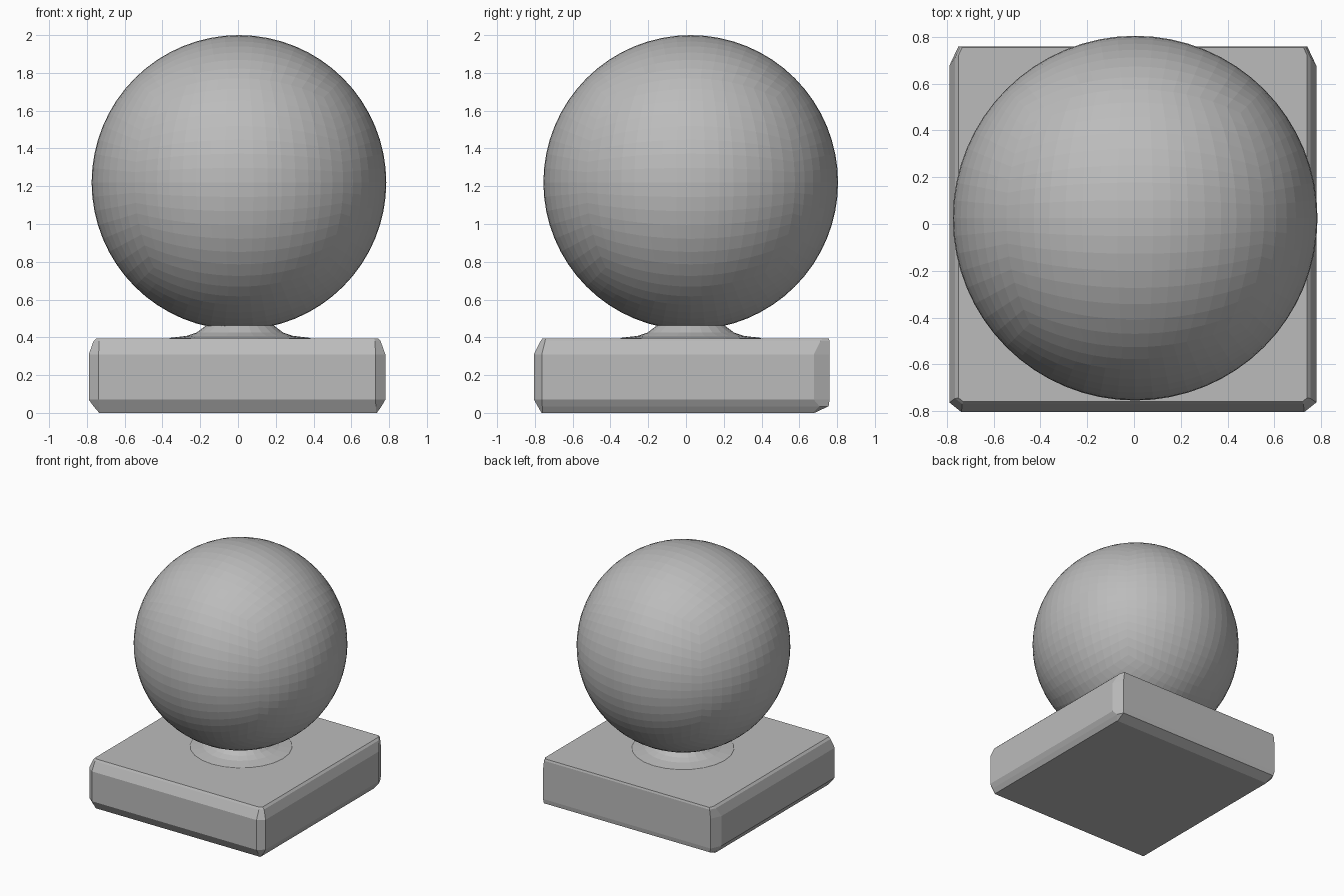
import bpy, bmesh, math
from mathutils import Vector

cube = bpy.data.objects.get("Cube")
if cube:
    bpy.data.objects.remove(cube, do_unlink=True)

grey = bpy.data.materials.new("stone_grey")
grey.use_nodes = True
COLOUR = (0.5, 0.5, 0.5, 1)
grey.diffuse_color = COLOUR
grey.node_tree.nodes["Principled BSDF"].inputs["Base Color"].default_value = COLOUR


def finish(name, bm):
    bmesh.ops.recalc_face_normals(bm, faces=bm.faces)
    mesh = bpy.data.meshes.new(name)
    bm.to_mesh(mesh)
    bm.free()
    mesh.materials.append(grey)
    obj = bpy.data.objects.new(name, mesh)
    bpy.context.collection.objects.link(obj)
    return obj


def loft(name, rings):
    """Skin a stack of equal-length rings and cap both ends."""
    bm = bmesh.new()
    loops = [[bm.verts.new(p) for p in ring] for ring in rings]
    for low, high in zip(loops, loops[1:]):
        for i in range(len(low)):
            j = (i + 1) % len(low)
            bm.faces.new((low[i], low[j], high[j], high[i]))
    bm.faces.new(loops[0])
    bm.faces.new(loops[-1])
    return finish(name, bm)


def slab_ring(z, left, right, front, back, cut):
    """Rectangle with chamfered corners; the cuts run deeper along y at the back."""
    f, b = cut * 0.8, cut * 1.6
    c = cut * 0.75
    return [Vector((x, y, z)) for x, y in (
        (left + cut, front), (right - cut, front), (right, front + f), (right, back - b),
        (right - c, back), (left + c, back), (left, back - b), (left, front + f))]


# Square plinth with worn edges
loft("plinth", [
    slab_ring(0.0, -0.735, 0.735, -0.765, 0.68, 0.005),
    slab_ring(0.035, -0.765, 0.76, -0.785, 0.755, 0.03),
    slab_ring(0.07, -0.79, 0.78, -0.805, 0.76, 0.052),
    slab_ring(0.31, -0.79, 0.78, -0.805, 0.76, 0.052),
    slab_ring(0.38, -0.765, 0.755, -0.77, 0.76, 0.03),
    slab_ring(0.395, -0.75, 0.74, -0.76, 0.755, 0.02)])

# Flared neck between plinth and ball
profile = [(0.38, 0.39), (0.37, 0.397), (0.28, 0.408), (0.23, 0.425), (0.19, 0.455), (0.17, 0.47)]
loft("neck", [[Vector((0.01 + r * math.cos(a), 0.025 + r * math.sin(a), z))
               for a in (math.tau * i / 24 for i in range(24))] for r, z in profile])

# Faceted ball: a gridded cube pushed out to a sphere
bm = bmesh.new()
bmesh.ops.create_cube(bm, size=2)
bmesh.ops.subdivide_edges(bm, edges=bm.edges[:], cuts=15, use_grid_fill=True)
for v in bm.verts:
    even = Vector([math.tan(c * math.pi / 4) for c in v.co])
    v.co = even.normalized() * 0.78 + Vector((0.005, 0.025, 1.22))
finish("ball", bm)
